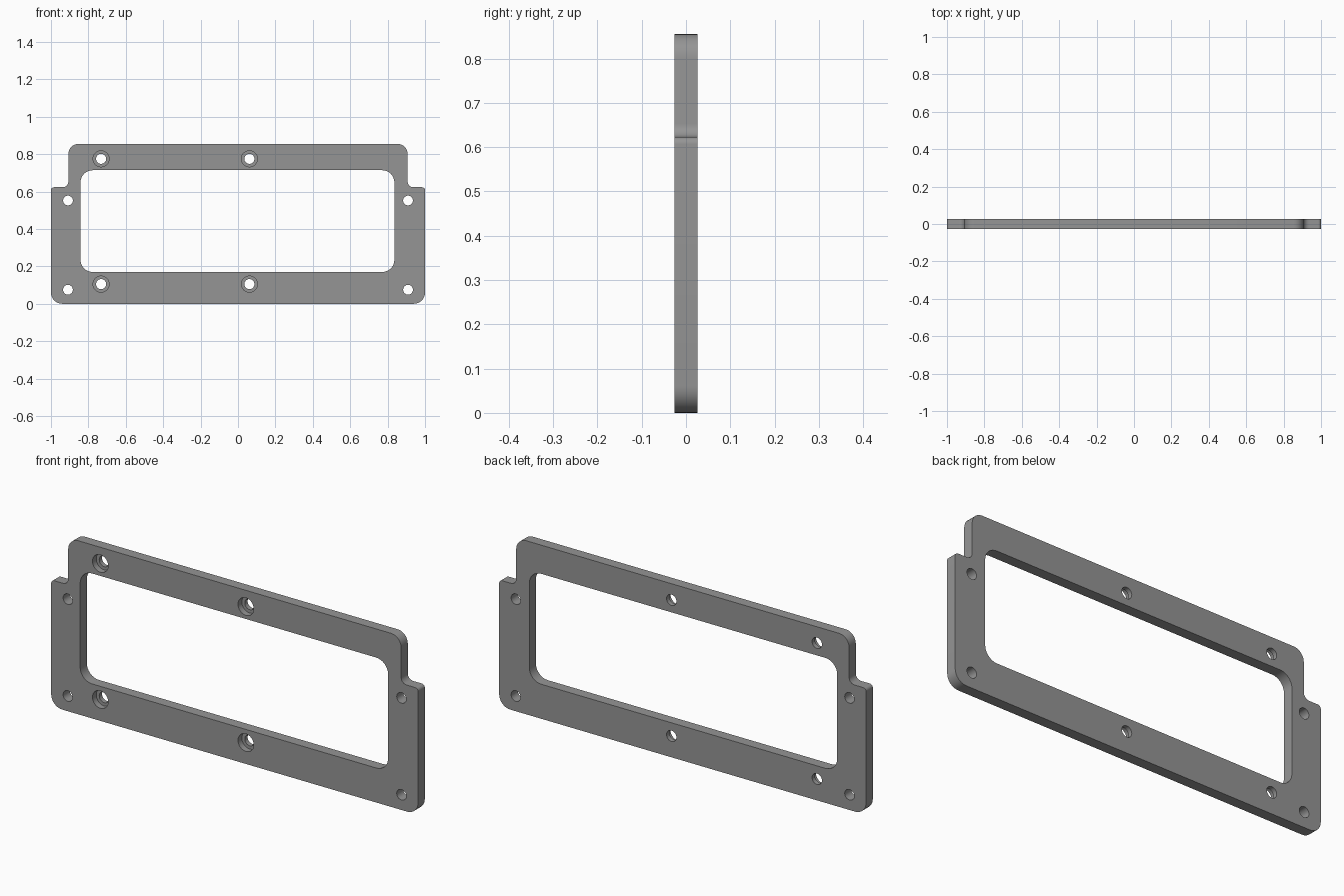
import bpy, bmesh, math
from mathutils import Vector

if "Cube" in bpy.data.objects:
    bpy.data.objects.remove(bpy.data.objects["Cube"])

HALF = 0.026          # half the plate thickness


def rounded(corners, steps=8):
    """Turn (x, z, radius) corners into an outline with filleted corners."""
    pts = []
    for i, (x, z, r) in enumerate(corners):
        c = Vector((x, z))
        a = (Vector(corners[i - 1][:2]) - c).normalized()
        b = (Vector(corners[(i + 1) % len(corners)][:2]) - c).normalized()
        centre = c + (a + b) * r            # all corners are right angles
        for k in range(steps + 1):
            t = k / steps * math.pi / 2
            pts.append(centre - b * r * math.cos(t) - a * r * math.sin(t))
    return pts


def circle(x, z, r, n=32):
    return [Vector((x + r * math.cos(2 * math.pi * k / n),
                    z + r * math.sin(2 * math.pi * k / n))) for k in range(n)]


def prism(name, outline, y0, y1):
    """Extrude an x-z outline from y0 to y1."""
    bm = bmesh.new()
    face = bm.faces.new([bm.verts.new((p.x, y0, p.y)) for p in outline])
    ext = bmesh.ops.extrude_face_region(bm, geom=[face])
    verts = [v for v in ext["geom"] if isinstance(v, bmesh.types.BMVert)]
    bmesh.ops.translate(bm, verts=verts, vec=(0, y1 - y0, 0))
    bmesh.ops.recalc_face_normals(bm, faces=bm.faces)
    mesh = bpy.data.meshes.new(name)
    bm.to_mesh(mesh)
    bm.free()
    obj = bpy.data.objects.new(name, mesh)
    bpy.context.collection.objects.link(obj)
    return obj


# Plate: wide lower body with a narrower raised top
right = [(1, 0, 0.06), (1, 0.623, 0.016), (0.907, 0.623, 0.03), (0.907, 0.855, 0.055)]
left = [(-x, z, r) for x, z, r in reversed(right)]
plate = prism("mounting_frame", rounded(right + left), -HALF, HALF)

# Window opening
window = [(-0.842, 0.17, 0.065), (0.836, 0.17, 0.065),
          (0.836, 0.714, 0.065), (-0.842, 0.714, 0.065)]
cutters = [prism("window_cutter", rounded(window), -0.1, 0.1)]

# Plain corner holes
for x in (-0.909, 0.909):
    for z in (0.075, 0.552):
        cutters.append(prism("corner_hole_cutter", circle(x, z, 0.026), -0.1, 0.1))

# Counterbored screw holes, recessed from the front
for x in (-0.732, 0.061):
    for z in (0.105, 0.775):
        cutters.append(prism("screw_hole_cutter", circle(x, z, 0.027), -0.1, 0.1))
        cutters.append(prism("counterbore_cutter", circle(x, z, 0.043), -0.1, 0.004))

bpy.context.view_layer.objects.active = plate
plate.select_set(True)
for cutter in cutters:
    mod = plate.modifiers.new("cut", 'BOOLEAN')
    mod.operation = 'DIFFERENCE'
    mod.solver = 'EXACT'
    mod.object = cutter
    bpy.ops.object.modifier_apply(modifier=mod.name)
    bpy.data.objects.remove(cutter)

bpy.ops.object.select_all(action='DESELECT')
plate.select_set(True)
bpy.ops.object.shade_smooth_by_angle(angle=math.radians(30))

# Single grey finish
grey = bpy.data.materials.new("grey_metal")
grey.diffuse_color = (0.3, 0.3, 0.3, 1)
grey.use_nodes = True
grey.node_tree.nodes["Principled BSDF"].inputs["Base Color"].default_value = grey.diffuse_color
plate.data.materials.clear()
plate.data.materials.append(grey)
for poly in plate.data.polygons:
    poly.material_index = 0
